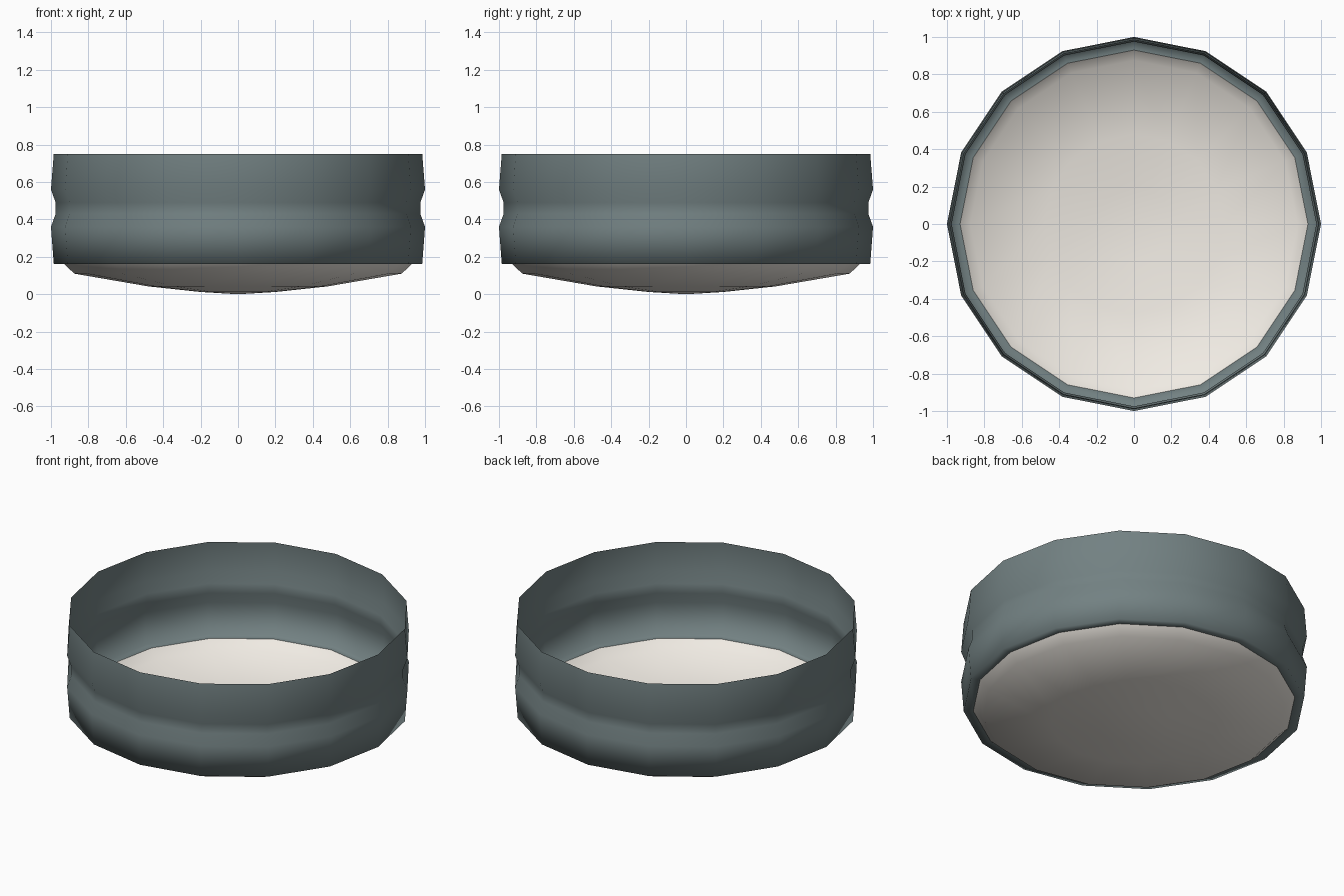
import bpy, bmesh, math

if "Cube" in bpy.data.objects:
    bpy.data.objects.remove(bpy.data.objects["Cube"])

SIDES = 16


def material(name, color):
    m = bpy.data.materials.new(name)
    m.diffuse_color = color
    m.use_nodes = True
    m.node_tree.nodes["Principled BSDF"].inputs["Base Color"].default_value = m.diffuse_color
    return m


def lathe(name, profile, mat):
    """Turn a list of (radius, z) points around the z axis; radius 0 makes a pole."""
    bm = bmesh.new()
    rings = []
    for r, z in profile:
        if r == 0:
            rings.append([bm.verts.new((0, 0, z))] * SIDES)
        else:
            rings.append([bm.verts.new((r * math.cos(a), r * math.sin(a), z))
                          for a in (2 * math.pi * i / SIDES for i in range(SIDES))])
    for low, high in zip(rings, rings[1:]):
        for i in range(SIDES):
            j = (i + 1) % SIDES
            corners = [low[i], low[j], high[j], high[i]]
            bm.faces.new(list(dict.fromkeys(corners)))
    for f in bm.faces:
        f.smooth = True
    mesh = bpy.data.meshes.new(name)
    bm.to_mesh(mesh)
    bm.free()
    mesh.materials.append(mat)
    obj = bpy.data.objects.new(name, mesh)
    bpy.context.collection.objects.link(obj)
    return obj


slate = material("slate", (0.17, 0.22, 0.225, 1))
cream = material("cream", (0.87, 0.83, 0.77, 1))

# Thin open band: flat lip underneath, grooved waist, slight taper to the rim
lathe("side_band", [(0.93, 0.162), (0.985, 0.162), (1.0, 0.36), (0.975, 0.43),
                    (0.975, 0.49), (1.0, 0.56), (0.985, 0.75)], slate)

# Shallow dished bottom with a bevelled edge
lathe("bottom_dish", [(0, 0.0), (0.2, 0.012), (0.48, 0.042),
                      (0.875, 0.11), (0.93, 0.162)], cream)
